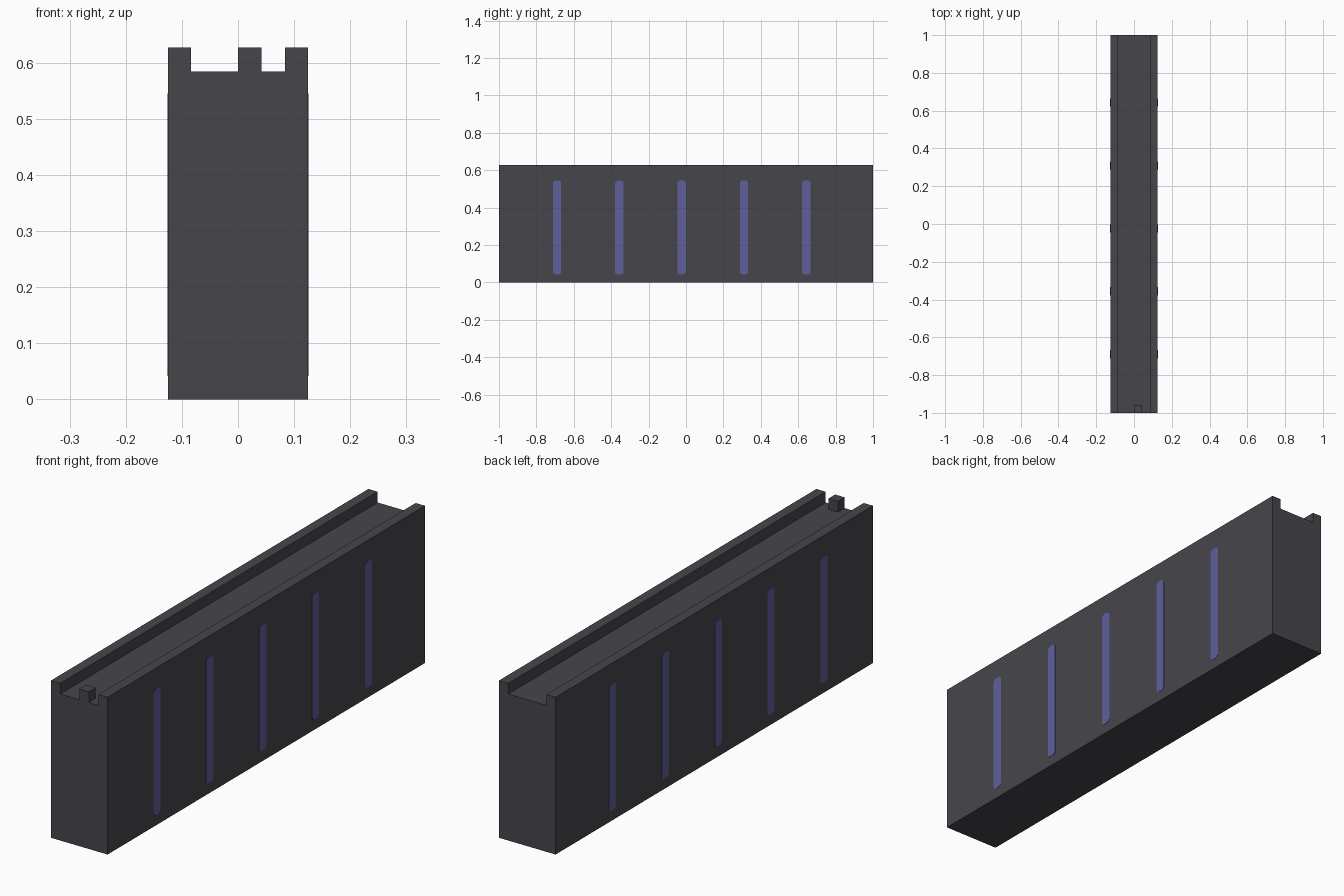
import bpy
import bmesh
from mathutils import Vector

cube = bpy.data.objects.get("Cube")
if cube:
    bpy.data.objects.remove(cube, do_unlink=True)


def make_material(name, rgb):
    mat = bpy.data.materials.new(name)
    mat.use_nodes = True
    colour = (*rgb, 1.0)
    mat.diffuse_color = colour
    mat.node_tree.nodes["Principled BSDF"].inputs["Base Color"].default_value = colour
    return mat


def extrude_profile(name, points, direction, mat):
    """Extrude a closed outline into a flat-faced solid."""
    bm = bmesh.new()
    face = bm.faces.new([bm.verts.new(p) for p in points])
    result = bmesh.ops.extrude_face_region(bm, geom=[face])
    moved = [g for g in result["geom"] if isinstance(g, bmesh.types.BMVert)]
    bmesh.ops.translate(bm, verts=moved, vec=Vector(direction))
    bmesh.ops.recalc_face_normals(bm, faces=bm.faces)
    mesh = bpy.data.meshes.new(name)
    bm.to_mesh(mesh)
    bm.free()
    mesh.materials.append(mat)
    obj = bpy.data.objects.new(name, mesh)
    bpy.context.collection.objects.link(obj)
    return obj


dark_grey = make_material("dark grey", (0.062, 0.060, 0.070))
violet = make_material("muted violet", (0.115, 0.115, 0.330))

half_width, inner, top, floor = 0.125, 0.084, 0.627, 0.584

# Long body with a channel along the top
half = [(half_width, 0), (half_width, top), (inner, top), (inner, floor)]
outline = half + [(-x, z) for x, z in reversed(half)]
extrude_profile("body", [(x, -1, z) for x, z in outline], (0, 2, 0), dark_grey)

# Small peg at the front end of the channel
peg = [(0, floor), (0.042, floor), (0.042, top), (0, top)]
extrude_profile("peg", [(x, -1, z) for x, z in peg], (0, 0.042, 0), dark_grey)

# Upright stripes with clipped corners, on both long sides
w, clip, low, high = 0.022, 0.01, 0.042, 0.545
edge = [(w - clip, low), (w, low + clip), (w, high - clip), (w - clip, high)]
stripe = edge + [(-y, z) for y, z in reversed(edge)]
for side, label in ((1, "left"), (-1, "right")):
    for i in range(5):
        centre = -0.69 + i / 3
        points = [(side * (half_width - 0.002), centre + y, z) for y, z in stripe]
        extrude_profile(f"{label}_stripe_{i + 1}", points, (side * 0.003, 0, 0), violet)
